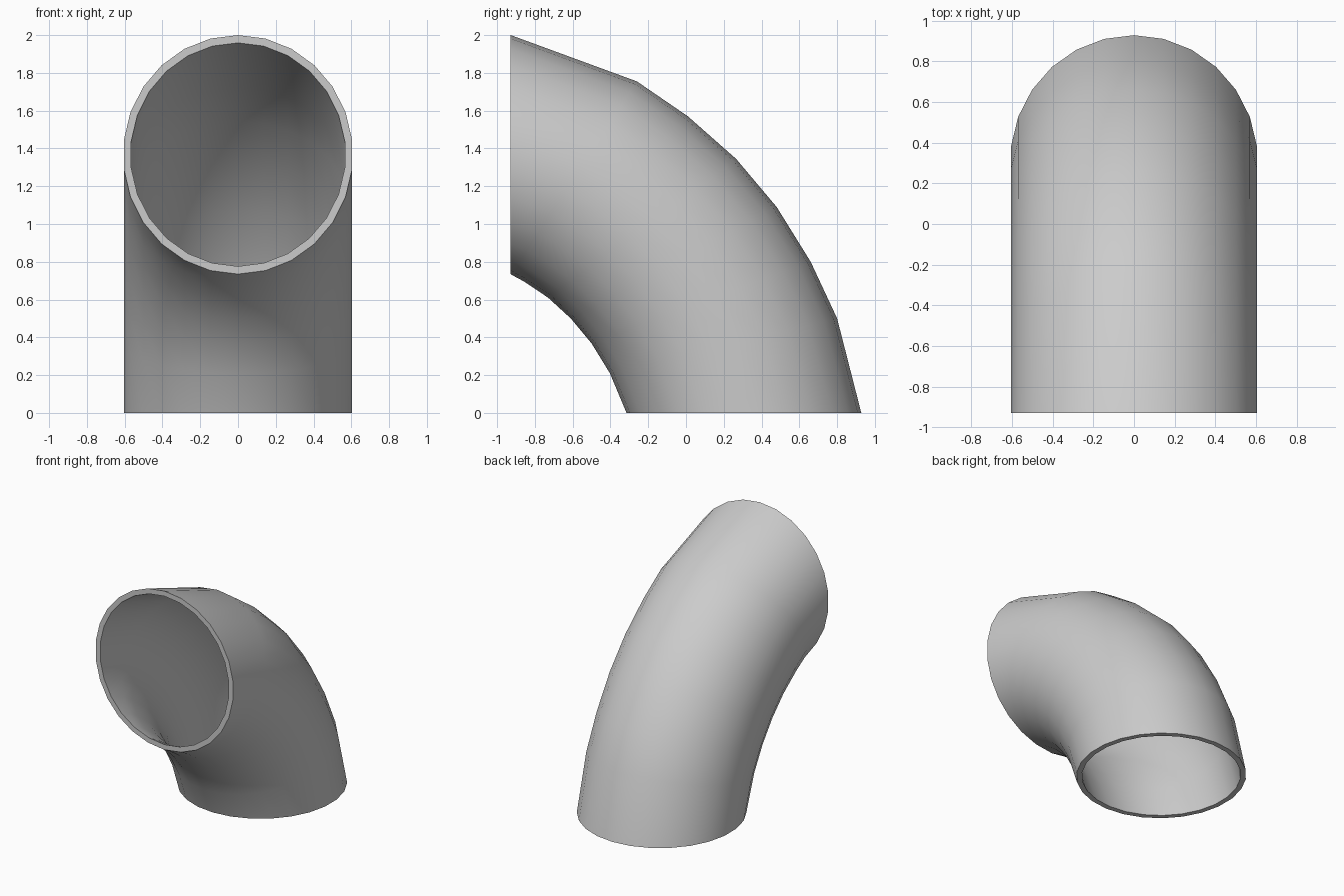
import bpy, bmesh, math

if "Cube" in bpy.data.objects:
    bpy.data.objects.remove(bpy.data.objects["Cube"])

SIDES = 26
HALF_WIDTH = 0.609
BORE = 0.935  # bore size relative to outside

# Cross-section planes: outside-of-bend (y, z), inside-of-bend (y, z)
sections = [
    ((0.928, 0.0), (-0.315, 0.0)),
    ((0.80, 0.50), (-0.403, 0.21)),
    ((0.66, 0.80), (-0.50, 0.368)),
    ((0.48, 1.09), (-0.61, 0.50)),
    ((0.265, 1.345), (-0.73, 0.61)),
    ((0.01, 1.57), (-0.86, 0.697)),
    ((-0.26, 1.755), (-0.925, 0.732)),
    ((-0.928, 2.0), (-0.928, 0.735)),
]

bm = bmesh.new()


def ring(outer, inner, scale):
    cy, cz = (outer[0] + inner[0]) / 2, (outer[1] + inner[1]) / 2
    hy, hz = (outer[0] - cy) * scale, (outer[1] - cz) * scale
    verts = []
    for i in range(SIDES):
        a = 2 * math.pi * i / SIDES
        c = math.cos(a)
        verts.append(bm.verts.new((HALF_WIDTH * scale * math.sin(a), cy + hy * c, cz + hz * c)))
    return verts


def bridge(a, b):
    for i in range(SIDES):
        j = (i + 1) % SIDES
        bm.faces.new((a[i], a[j], b[j], b[i]))


# Outer wall, bore wall and the two flat rims form one closed loop of rings
outside = [ring(o, i, 1.0) for o, i in sections]
bore = [ring(o, i, BORE) for o, i in sections]
loop = outside + bore[::-1]
for k in range(len(loop)):
    bridge(loop[k], loop[(k + 1) % len(loop)])
bmesh.ops.recalc_face_normals(bm, faces=bm.faces[:])

mesh = bpy.data.meshes.new("pipe_elbow")
bm.to_mesh(mesh)
bm.free()
elbow = bpy.data.objects.new("pipe_elbow", mesh)
bpy.context.collection.objects.link(elbow)
bpy.context.view_layer.objects.active = elbow
elbow.select_set(True)
bpy.ops.object.shade_smooth_by_angle(angle=math.radians(40))
